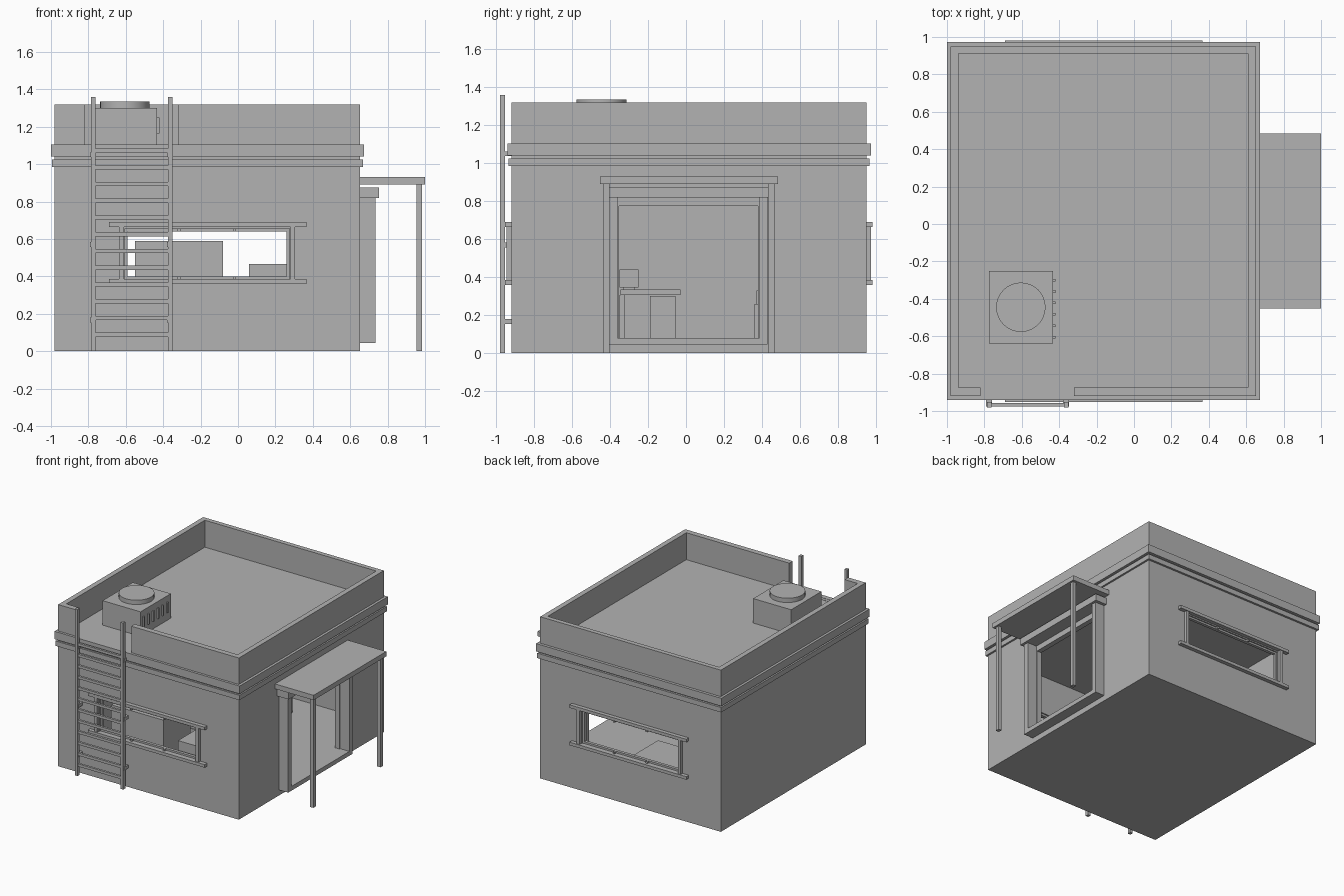
import bpy

if "Cube" in bpy.data.objects:
    bpy.data.objects.remove(bpy.data.objects["Cube"], do_unlink=True)

grey = bpy.data.materials.new("plain_grey")
grey.use_nodes = True
COLOUR = (0.45, 0.45, 0.45, 1)
grey.diffuse_color = COLOUR
for node in grey.node_tree.nodes:
    if node.type == 'BSDF_PRINCIPLED':
        node.inputs["Base Color"].default_value = COLOUR


def box(name, x, y, z):
    """Box from (min, max) pairs along each axis."""
    bpy.ops.mesh.primitive_cube_add(size=1)
    ob = bpy.context.object
    ob.name = name
    spans = (x, y, z)
    for v in ob.data.vertices:
        v.co = [(a + b) / 2 + c * (b - a) for (a, b), c in zip(spans, v.co)]
    ob.data.materials.append(grey)
    return ob


def cut(target, x, y, z):
    """Cut a box-shaped hole out of the target."""
    cutter = box("cutter", x, y, z)
    cutter.hide_render = True
    mod = target.modifiers.new("hole", 'BOOLEAN')
    mod.operation = 'DIFFERENCE'
    mod.solver = 'EXACT'
    mod.object = cutter
    bpy.context.view_layer.objects.active = target
    bpy.ops.object.modifier_apply(modifier=mod.name)
    bpy.data.objects.remove(cutter, do_unlink=True)


# Main shell with room, roof well, ladder gap, windows and doorway
shell = box("building_shell", (-0.98, 0.652), (-0.92, 0.95), (0, 1.32))
cut(shell, (-0.938, 0.61), (-0.875, 0.912), (0.08, 0.97))
cut(shell, (-0.938, 0.61), (-0.875, 0.912), (1.1, 1.5))
cut(shell, (-0.82, -0.32), (-1.1, -0.8), (1.102, 1.5))
cut(shell, (-0.605, 0.275), (-1.1, -0.8), (0.385, 0.655))
cut(shell, (-0.605, 0.275), (0.8, 1.1), (0.385, 0.655))
cut(shell, (0.5, 0.8), (-0.352, 0.38), (0.08, 0.775))


# Bands running round the walls
def band(name, x, y, z):
    ring = box(name, x, y, z)
    cut(ring, (-0.96, 0.63), (-0.9, 0.93), (0.9, 1.2))


band("lower_band", (-0.995, 0.667), (-0.935, 0.967), (0.985, 1.025))
band("upper_band", (-1.0, 0.673), (-0.94, 0.973), (1.04, 1.104))

# Window frames, front and back
for side, wall, out in (("front", -0.92, -1), ("back", 0.95, 1)):
    def depth(a, b):
        return tuple(sorted((wall + out * a, wall + out * b)))

    for label, z in (("bottom", 0.36), ("top", 0.665)):
        box(f"{side}_window_{label}_bar", (-0.69, 0.365), depth(-0.005, 0.032), (z, z + 0.025))
    for label, x in (("right", -0.635), ("left", 0.28)):
        box(f"{side}_window_{label}_post", (x, x + 0.025), depth(-0.005, 0.025), (0.385, 0.665))
    for label, z in (("bottom", 0.385), ("top", 0.64)):
        box(f"{side}_window_{label}_lining", (-0.605, 0.275), depth(-0.035, -0.01), (z, z + 0.015))
        for x in (-0.315, -0.02):
            box(f"{side}_window_clip", (x - 0.008, x + 0.008), depth(-0.02, 0.01), (z, z + 0.015))
    for label, x in (("right", -0.605), ("left", 0.26)):
        box(f"{side}_window_{label}_lining", (x, x + 0.015), depth(-0.035, -0.01), (0.385, 0.655))

# Door surround
for label, y in (("near", (-0.402, -0.36)), ("far", (0.388, 0.43))):
    box(f"door_{label}_jamb", (0.645, 0.735), y, (0.045, 0.822))
box("door_sill", (0.645, 0.735), (-0.402, 0.43), (0.045, 0.08))
box("door_lintel", (0.645, 0.755), (-0.425, 0.455), (0.82, 0.875))

# Porch canopy on two posts
box("canopy", (0.645, 1.0), (-0.453, 0.485), (0.89, 0.93))
for label, y in (("near", -0.435), ("far", 0.432)):
    box(f"canopy_{label}_post", (0.955, 0.985), (y, y + 0.033), (0, 0.895))

# Ladder with rungs and wall brackets
for label, x in (("right", -0.787), ("left", -0.375)):
    box(f"ladder_{label}_rail", (x, x + 0.024), (-0.98, -0.953), (0, 1.36))
    for z in (0.167, 0.57, 1.05):
        box("ladder_bracket", (x - 0.004, x + 0.028), (-0.976, -0.915), (z - 0.013, z + 0.013))
for i in range(12):
    z = 0.088 + i * 0.0895
    box("ladder_rung", (-0.77, -0.368), (-0.975, -0.957), (z - 0.011, z + 0.011))

# Rooftop cooling unit with fan drum and side fins
box("cooling_unit", (-0.775, -0.432), (-0.64, -0.25), (1.095, 1.3))
bpy.ops.mesh.primitive_cylinder_add(vertices=32, radius=0.132, depth=0.04,
                                    location=(-0.605, -0.445, 1.316))
fan = bpy.context.object
fan.name = "cooling_unit_fan"
fan.data.materials.append(grey)
bpy.ops.object.shade_smooth_by_angle()
for i in range(6):
    y = -0.605 + i * 0.061
    box("cooling_unit_fin", (-0.435, -0.42), (y - 0.007, y + 0.007), (1.165, 1.25))

# Furniture inside the room
box("tall_cabinet", (-0.55, -0.08), (-0.85, -0.5), (0.078, 0.59))
box("low_cabinet", (0.06, 0.3), (-0.86, -0.6), (0.078, 0.465))
box("table_top", (-0.55, 0.0), (-0.345, -0.03), (0.305, 0.335))
box("table_side", (-0.53, -0.02), (-0.35, -0.325), (0.078, 0.305))
box("table_drawers", (-0.5, -0.05), (-0.19, -0.055), (0.078, 0.3))
box("desk_screen", (-0.35, -0.2), (-0.35, -0.25), (0.345, 0.44))
box("desk_screen_foot", (-0.31, -0.24), (-0.33, -0.27), (0.33, 0.35))
box("bench", (-0.55, 0.0), (0.36, 0.7), (0.078, 0.26))
box("bench_back", (-0.55, -0.5), (0.37, 0.7), (0.078, 0.33))
